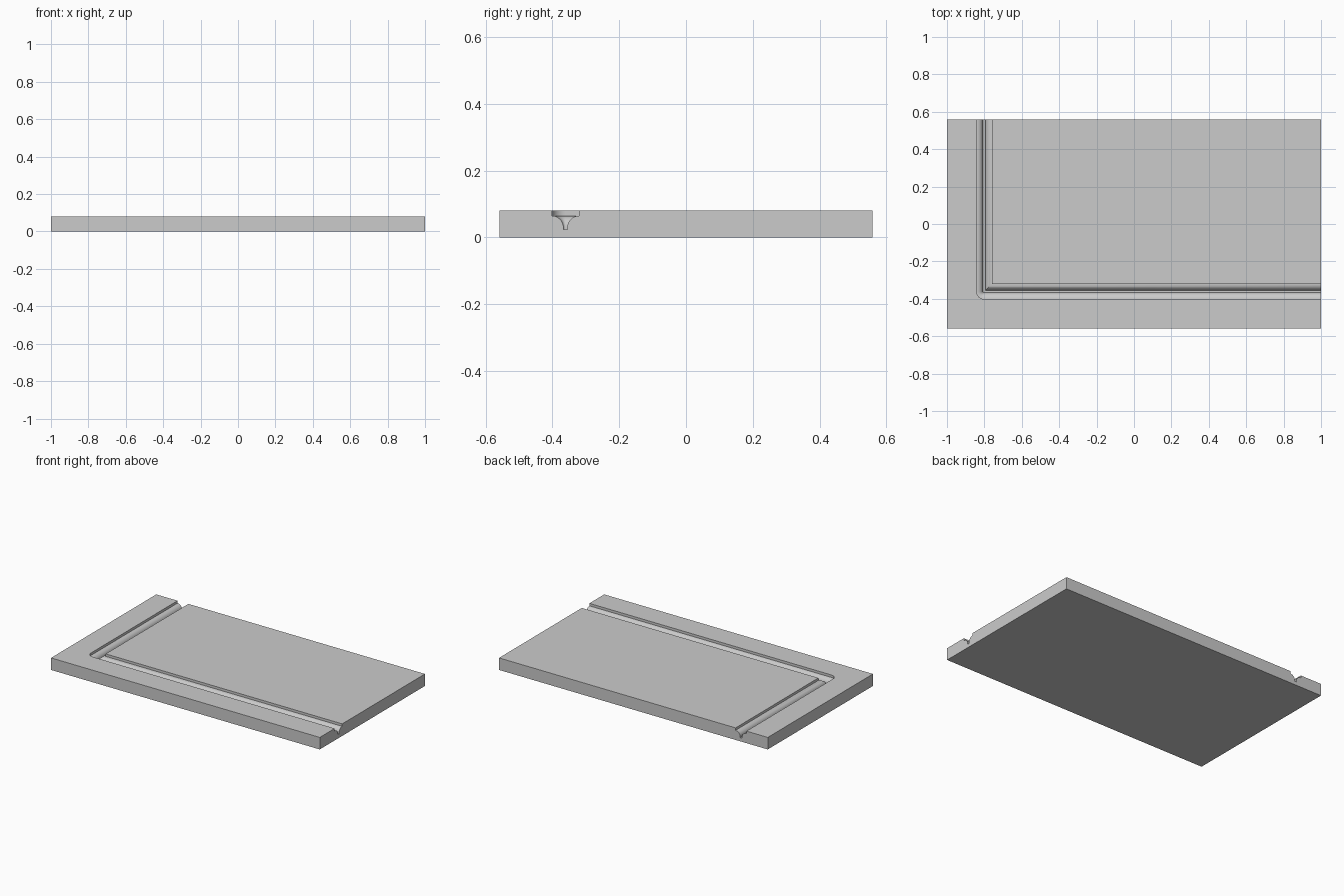
import bpy, bmesh
from math import sin, cos, pi

if "Cube" in bpy.data.objects:
    bpy.data.objects.remove(bpy.data.objects["Cube"])

HX, HY, H = 1.0, 0.559, 0.081      # board half sizes and thickness
CX, CY = -0.801, -0.361            # corner of the groove centre line


def make_object(name, bm):
    bmesh.ops.recalc_face_normals(bm, faces=bm.faces)
    mesh = bpy.data.meshes.new(name)
    bm.to_mesh(mesh)
    bm.free()
    obj = bpy.data.objects.new(name, mesh)
    bpy.context.collection.objects.link(obj)
    return obj


# Board
bm = bmesh.new()
bmesh.ops.create_cube(bm, size=1)
for v in bm.verts:
    v.co = (v.co.x * 2 * HX, v.co.y * 2 * HY, (v.co.z + 0.5) * H)
board = make_object("routed_board", bm)

# Groove profile (half width, height): narrow slot, rounded shoulder, square step
R, W, SLOT, STEP = 0.0345, 0.0405, 0.006, 0.0645
profile = [(SLOT, 0.024)]
for i in range(13):
    a = pi / 2 * i / 12
    profile.append((W - R * cos(a), STEP - R + R * sin(a)))
profile.append((W, H + 0.03))


# L-shaped outline: outer corner rounded by the cutter, inner corner sharp
def outline(w):
    far_x, far_y = HX + 0.1, HY + 0.1
    arc = [(CX - w * cos(pi / 2 * i / 16), CY - w * sin(pi / 2 * i / 16)) for i in range(17)]
    return ([(CX - w, far_y)] + arc +
            [(far_x, CY - w), (far_x, CY + w), (CX + w, CY + w), (CX + w, far_y)])


# Groove cutter: stacked outlines
bm = bmesh.new()
rings = [[bm.verts.new((x, y, z)) for x, y in outline(w)] for w, z in profile]
for lo, hi in zip(rings, rings[1:]):
    n = len(lo)
    for i in range(n):
        j = (i + 1) % n
        bm.faces.new((lo[i], lo[j], hi[j], hi[i]))
bm.faces.new(rings[0][::-1])
bm.faces.new(rings[-1])
cutter = make_object("groove_cutter", bm)
cutter.hide_render = True

# Cut the groove
mod = board.modifiers.new("groove", 'BOOLEAN')
mod.operation = 'DIFFERENCE'
mod.solver = 'EXACT'
mod.object = cutter
bpy.context.view_layer.objects.active = board
board.select_set(True)
bpy.ops.object.modifier_apply(modifier=mod.name)
bpy.data.objects.remove(cutter)
bpy.ops.object.shade_smooth_by_angle(angle=pi / 6)
